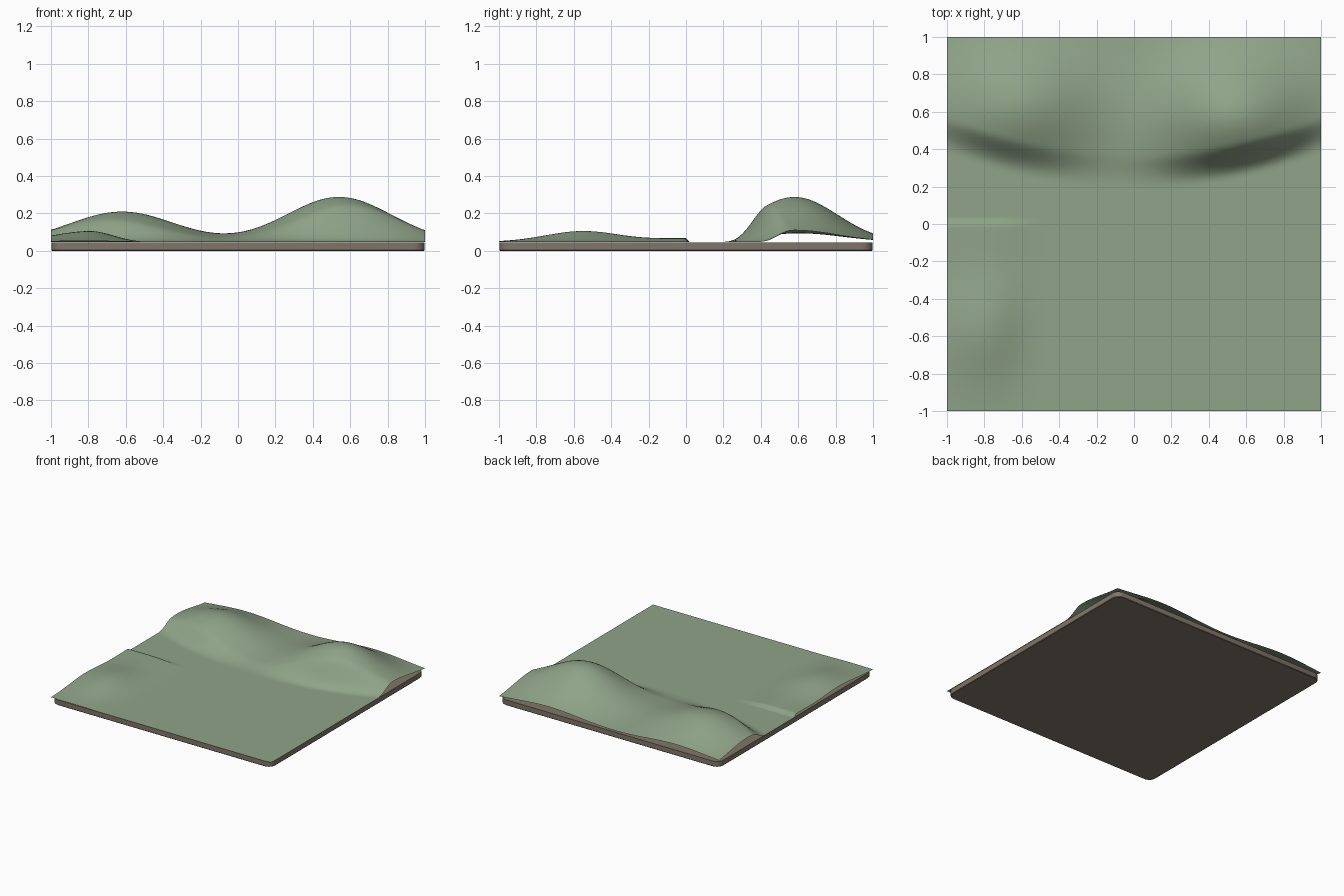
import bpy
import bmesh
from math import exp

cube = bpy.data.objects.get("Cube")
if cube:
    bpy.data.objects.remove(cube, do_unlink=True)

SLAB_TOP = 0.045
GROUND = 0.048


def make_material(name, colour):
    mat = bpy.data.materials.new(name)
    mat.use_nodes = True
    mat.diffuse_color = (*colour, 1)
    mat.node_tree.nodes["Principled BSDF"].inputs["Base Color"].default_value = (*colour, 1)
    return mat


def make_object(name, bm, mat):
    mesh = bpy.data.meshes.new(name)
    bm.to_mesh(mesh)
    bm.free()
    mesh.materials.append(mat)
    obj = bpy.data.objects.new(name, mesh)
    bpy.context.collection.objects.link(obj)
    return obj


def smoothstep(a, b, v):
    t = min(max((v - a) / (b - a), 0), 1)
    return t * t * (3 - 2 * t)


def bell(v, centre, sigma):
    return exp(-((v - centre) / sigma) ** 2 / 2)


def height(x, y):
    # Two hills behind a curved, steep bank
    foot = 0.19 + 0.2 * x * x
    hills = (0.24 * bell(x, 0.54, 0.28) * bell(y, 0.58, 0.23)
             + 0.162 * bell(x, -0.62, 0.28) * bell(y, 0.63, 0.23))
    z = GROUND + hills * smoothstep(foot, foot + 0.18, y)
    # Low mound and shallow terrace that drops off sharply near the middle
    side = 1 - smoothstep(-0.8, -0.45, x)
    mound = 0.058 * bell(x, -0.78, 0.21) * bell(y, -0.55, 0.2)
    terrace = 0.018 * bell(y, 0, 0.18)
    return z + (mound + terrace) * side * (1 - smoothstep(0, 0.02, y))


grass = make_material("sage green", (0.28, 0.37, 0.25))
earth = make_material("earth brown", (0.22, 0.18, 0.14))

# Terrain: one open, smooth sheet
bm = bmesh.new()
bmesh.ops.create_grid(bm, x_segments=100, y_segments=100, size=1)
for v in bm.verts:
    v.co.z = height(v.co.x, v.co.y)
for f in bm.faces:
    f.smooth = True
make_object("terrain", bm, grass)

# Base slab: rounded upright corners and a fine softened lower rim
bm = bmesh.new()
bmesh.ops.create_cube(bm, size=1)
for v in bm.verts:
    v.co.x *= 1.996
    v.co.y *= 1.996
    v.co.z = SLAB_TOP if v.co.z > 0 else 0
upright = [e for e in bm.edges if abs(e.verts[0].co.z - e.verts[1].co.z) > 0.01]
bmesh.ops.bevel(bm, geom=upright, offset=0.06, segments=5, profile=0.5, affect='EDGES')
rim = [e for e in bm.edges if all(v.co.z < 0.001 for v in e.verts)]
bmesh.ops.bevel(bm, geom=rim, offset=0.004, segments=1, affect='EDGES')
slab = make_object("base_slab", bm, earth)
bpy.ops.object.select_all(action='DESELECT')
slab.select_set(True)
bpy.context.view_layer.objects.active = slab
bpy.ops.object.shade_smooth_by_angle()
